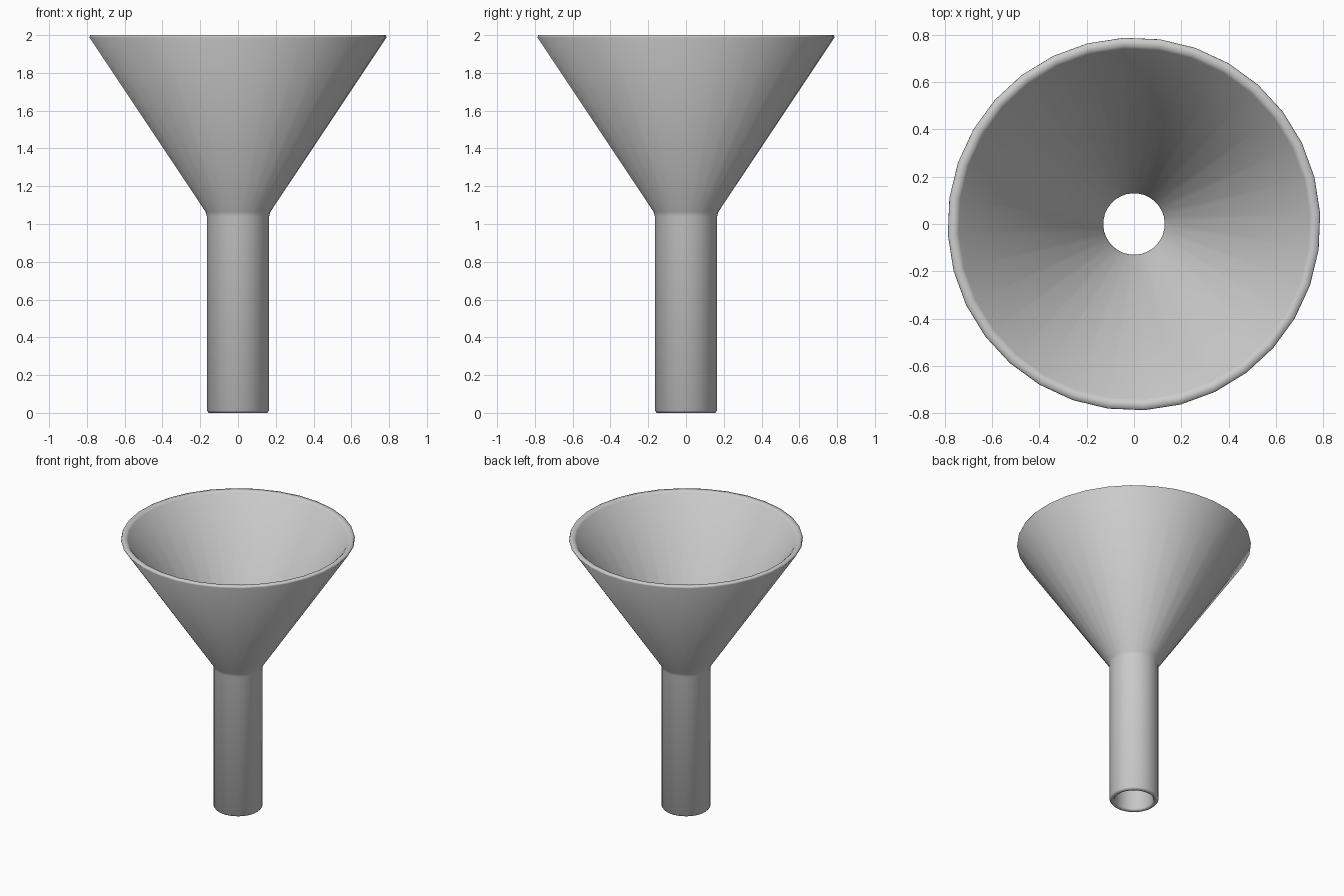
import bpy, bmesh, math

if "Cube" in bpy.data.objects:
    bpy.data.objects.remove(bpy.data.objects["Cube"])

SIDES = 32
TURN = math.radians(3.25)

# Closed wall cross-section (radius, height): outside going up, inside going down
profile = [
    (0.155, 0.0), (0.165, 0.012), (0.165, 1.04), (0.172, 1.065),
    (0.788, 1.988), (0.784, 2.0),
    (0.755, 2.0), (0.742, 1.988),
    (0.137, 1.075), (0.13, 1.05), (0.13, 0.012), (0.138, 0.0),
]

# Funnel: the cross-section spun around z
bm = bmesh.new()
rings = []
for r, z in profile:
    ring = []
    for i in range(SIDES):
        a = TURN + 2 * math.pi * i / SIDES
        ring.append(bm.verts.new((r * math.cos(a), r * math.sin(a), z)))
    rings.append(ring)
for k, low in enumerate(rings):
    high = rings[(k + 1) % len(rings)]
    for i in range(SIDES):
        j = (i + 1) % SIDES
        bm.faces.new((low[i], low[j], high[j], high[i]))
bmesh.ops.recalc_face_normals(bm, faces=bm.faces)
for f in bm.faces:
    f.smooth = True

mesh = bpy.data.meshes.new("funnel")
bm.to_mesh(mesh)
bm.free()
funnel = bpy.data.objects.new("funnel", mesh)
bpy.context.collection.objects.link(funnel)
